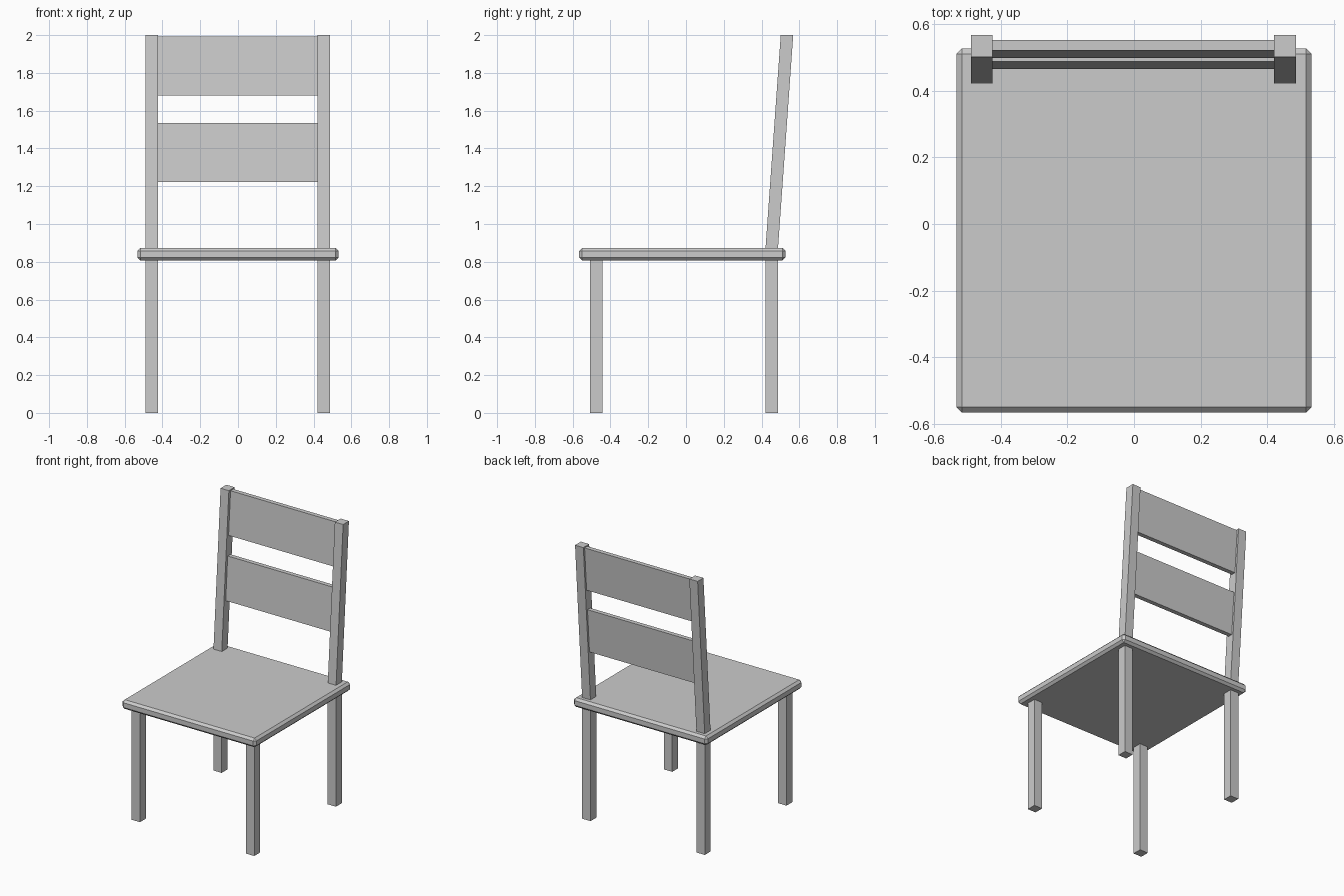
import bpy, bmesh

if "Cube" in bpy.data.objects:
    bpy.data.objects.remove(bpy.data.objects["Cube"])

POST = 0.066                 # leg and post thickness
POST_X = (-0.457, 0.453)     # left and right post centres
SEAT_BOTTOM, SEAT_TOP = 0.807, 0.873
LEAN = 0.0715                # backward lean per unit of height


def box(name, x, y, z, lean=0.0, bevel=0.0):
    """Box from (min, max) ranges; lean shears it back above the seat."""
    bm = bmesh.new()
    bmesh.ops.create_cube(bm, size=1)
    for v in bm.verts:
        v.co = [a + (b - a) * (c + 0.5) for (a, b), c in zip((x, y, z), v.co)]
        v.co.y += lean * (v.co.z - SEAT_TOP)
    if bevel:
        bmesh.ops.bevel(bm, geom=bm.edges[:], offset=bevel, segments=1,
                        affect='EDGES', profile=0.5)
    mesh = bpy.data.meshes.new(name)
    bm.to_mesh(mesh)
    bm.free()
    ob = bpy.data.objects.new(name, mesh)
    bpy.context.collection.objects.link(ob)
    return ob


def around(c, size):
    return (c - size / 2, c + size / 2)


# Seat with chamfered edges
box("seat", (-0.533, 0.533), (-0.566, 0.527), (SEAT_BOTTOM, SEAT_TOP), bevel=0.016)

# Legs and leaning back posts
for side, x in zip(("left", "right"), POST_X):
    px = around(x, POST)
    box(f"front_leg_{side}", px, around(-0.476, POST), (0, SEAT_BOTTOM))
    box(f"back_leg_{side}", px, around(0.453, POST), (0, SEAT_BOTTOM))
    box(f"back_post_{side}", px, around(0.454, POST), (SEAT_TOP, 2.0), LEAN)

# Backrest slats fitted between the posts
slat_x = (POST_X[0] + POST / 2, POST_X[1] - POST / 2)
for name, z in (("lower_slat", (1.222, 1.535)), ("upper_slat", (1.679, 1.992))):
    box(name, slat_x, around(0.457, 0.032), z, LEAN)
